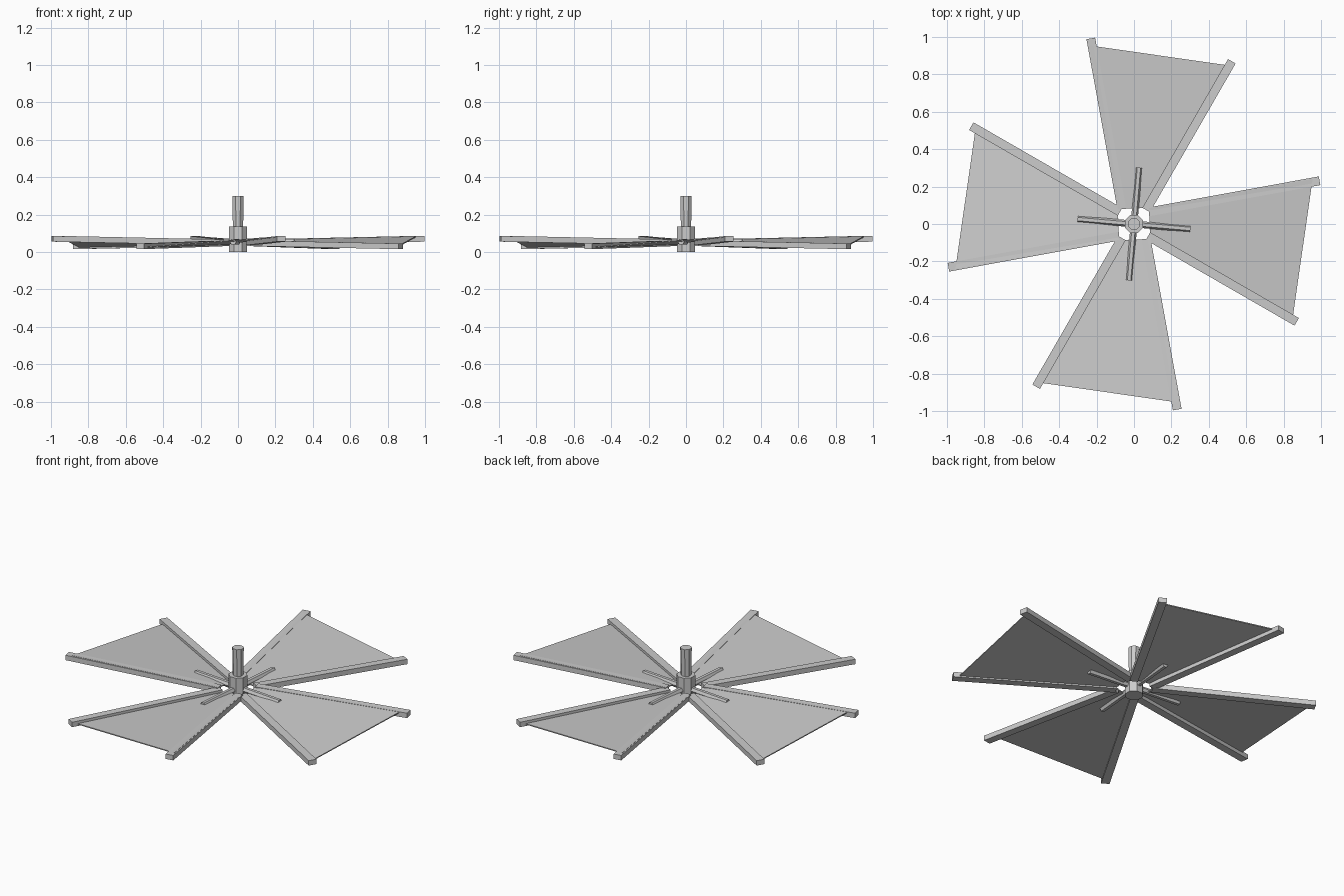
import bpy, bmesh, math
from mathutils import Vector, Matrix

if "Cube" in bpy.data.objects:
    bpy.data.objects.remove(bpy.data.objects["Cube"])


def make(name, verts, faces):
    me = bpy.data.meshes.new(name)
    me.from_pydata([tuple(v) for v in verts], [], faces)
    bm = bmesh.new()
    bm.from_mesh(me)
    bmesh.ops.recalc_face_normals(bm, faces=bm.faces)
    bm.to_mesh(me)
    bm.free()
    ob = bpy.data.objects.new(name, me)
    bpy.context.collection.objects.link(ob)
    return ob


BOX = [(0, 1, 2, 3), (4, 5, 6, 7), (0, 1, 5, 4), (1, 2, 6, 5), (2, 3, 7, 6), (3, 0, 4, 7)]


def beam(name, a, b, w, h, rot):
    a, b = Vector(a), Vector(b)
    side = (b - a).cross(Vector((0, 0, 1))).normalized() * w / 2
    up = Vector((0, 0, h / 2))
    vs = [rot @ (p + s * side + t * up) for p in (a, b)
          for s, t in ((-1, -1), (1, -1), (1, 1), (-1, 1))]
    return make(name, vs, BOX)


def slab(name, outline, t, rot):
    vs = [rot @ (Vector(p) + Vector((0, 0, d))) for d in (-t / 2, t / 2) for p in outline]
    return make(name, vs, BOX)


def prism(name, sides, r1, r2, length, mat):
    bm = bmesh.new()
    bmesh.ops.create_cone(bm, cap_ends=True, segments=sides, radius1=r1, radius2=r2,
                          depth=length, matrix=mat)
    me = bpy.data.meshes.new(name)
    bm.to_mesh(me)
    bm.free()
    ob = bpy.data.objects.new(name, me)
    bpy.context.collection.objects.link(ob)
    return ob


# Hub and shaft, both octagonal
turn = Matrix.Rotation(math.pi / 8, 4, 'Z')
prism("hub", 8, 0.053, 0.053, 0.135, Matrix.Translation((0, 0, 0.0675)) @ turn)
prism("shaft", 8, 0.029, 0.033, 0.2, Matrix.Translation((0, 0, 0.2)) @ turn)

for i in range(4):
    rot = Matrix.Rotation(i * math.pi / 2, 4, 'Z')
    # Two frame bars of each blade
    beam(f"upper_bar_{i}", (0.08, 0.065, 0.051), (0.992, 0.231, 0.07), 0.047, 0.03, rot)
    beam(f"lower_bar_{i}", (0.075, -0.065, 0.047), (0.87, -0.523, 0.03), 0.047, 0.03, rot)
    # Sail panel stretched between the bars
    slab(f"sail_{i}", [(0.08, 0.085, 0.064), (0.955, 0.24, 0.083),
                       (0.85, -0.49, 0.026), (0.085, -0.05, 0.043)], 0.006, rot)
    # Short spoke out of the hub
    spoke = (rot @ Matrix.Rotation(math.radians(-5), 4, 'Z')
             @ Matrix.Translation((0.165, 0, 0.055)) @ Matrix.Rotation(math.pi / 2, 4, 'Y'))
    prism(f"spoke_{i}", 6, 0.018, 0.018, 0.275, spoke)
